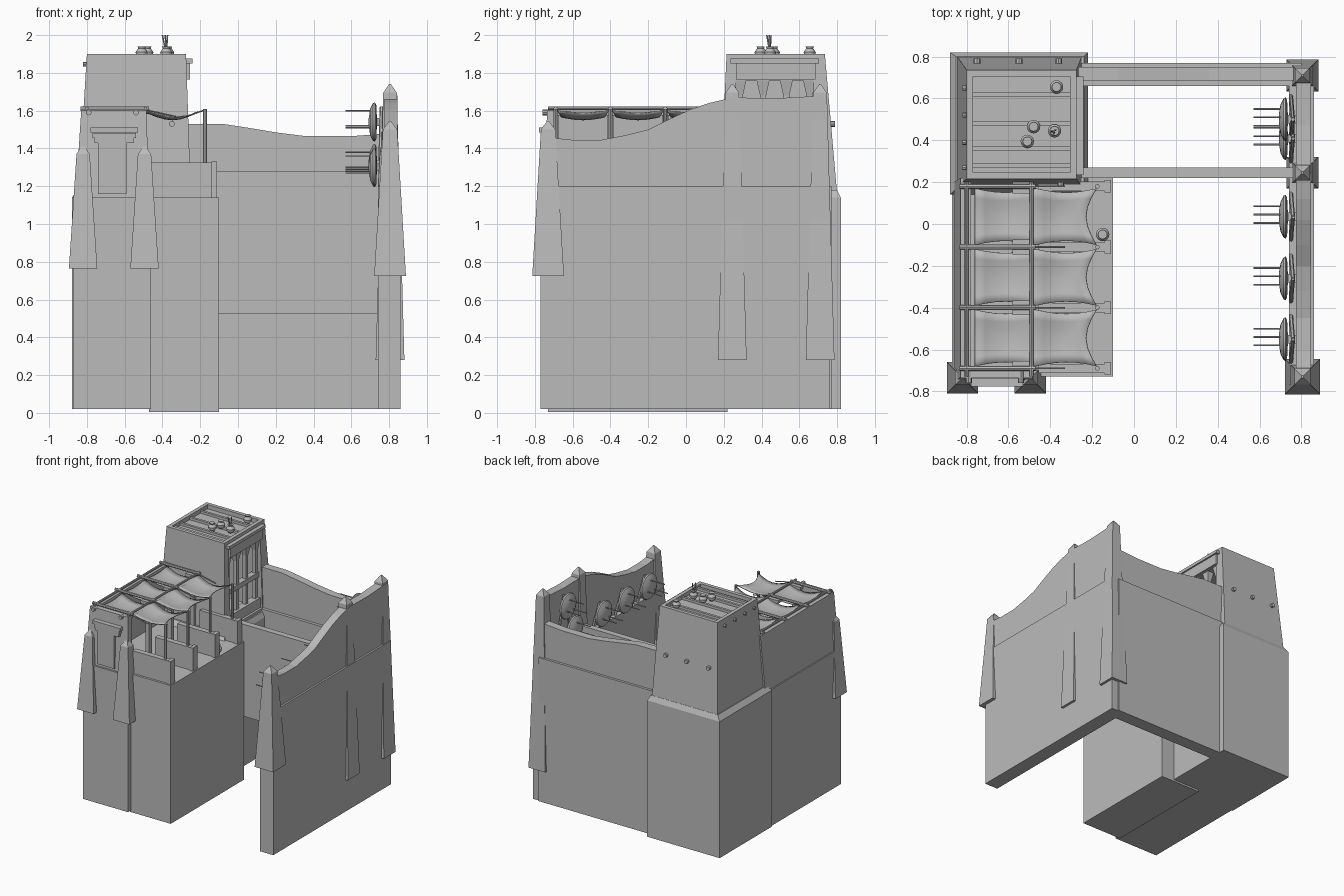
import bpy, bmesh, math
from mathutils import Vector

if "Cube" in bpy.data.objects:
    bpy.data.objects.remove(bpy.data.objects["Cube"], do_unlink=True)

stone = bpy.data.materials.new("plain grey")
stone.use_nodes = True
stone.diffuse_color = (0.5, 0.5, 0.5, 1)
stone.node_tree.nodes["Principled BSDF"].inputs["Base Color"].default_value = (0.5, 0.5, 0.5, 1)


def make(name, bm):
    bmesh.ops.recalc_face_normals(bm, faces=bm.faces)
    mesh = bpy.data.meshes.new(name)
    bm.to_mesh(mesh)
    bm.free()
    mesh.materials.append(stone)
    ob = bpy.data.objects.new(name, mesh)
    bpy.context.collection.objects.link(ob)
    return ob


def loft(name, rings):
    """Capped skin through rings of equal point count."""
    bm = bmesh.new()
    rows = [[bm.verts.new(p) for p in r] for r in rings]
    n = len(rows[0])
    for a, b in zip(rows, rows[1:]):
        for i in range(n):
            bm.faces.new((a[i], a[(i + 1) % n], b[(i + 1) % n], b[i]))
    bm.faces.new(rows[0])
    bm.faces.new(rows[-1])
    return make(name, bm)


def rect(x0, x1, y0, y1, z):
    return [(x0, y0, z), (x1, y0, z), (x1, y1, z), (x0, y1, z)]


def box(name, x, y, z):
    return loft(name, [rect(*x, *y, z[0]), rect(*x, *y, z[1])])


def rod(name, a, b, r, r2=None, n=8):
    a, b = Vector(a), Vector(b)
    q = (b - a).to_track_quat('Z', 'Y')
    ring = lambda c, rad: [c + q @ Vector((rad * math.cos(math.tau * i / n),
                                          rad * math.sin(math.tau * i / n), 0)) for i in range(n)]
    return loft(name, [ring(a, r), ring(b, r if r2 is None else r2)])


def lathe(name, centre, profile, n=16, axis='Z'):
    """Skin of (radius, height) pairs around z or x."""
    c = Vector(centre)
    rings = []
    for r, h in profile:
        pts = [(r * math.cos(math.tau * i / n), r * math.sin(math.tau * i / n)) for i in range(n)]
        rings.append([c + Vector((h, u, v) if axis == 'X' else (u, v, h)) for u, v in pts])
    ob = loft(name, rings)
    bpy.context.view_layer.objects.active = ob
    ob.select_set(True)
    bpy.ops.object.shade_smooth_by_angle()
    ob.select_set(False)
    return ob


def obelisk(name, x, y, z0, z1, base, top):
    """Tapered buttress with a pointed cap."""
    sq = lambda r, z: rect(x - r, x + r, y - r, y + r, z)
    return loft(name, [sq(base, z0), sq(top, z1), sq(0.005, z1 + 0.045)])


def curved_wall(name, tops, z0, at):
    """Wall whose top follows (distance, height); at() places a distance and side."""
    rings = []
    for s, z in tops:
        (xa, ya), (xb, yb) = at(s, 0), at(s, 1)
        rings.append([(xa, ya, z0), (xb, yb, z0), (xb, yb, z), (xa, ya, z)])
    return loft(name, rings)


# Main masses
box("house_base", (-0.87, -0.46), (-0.77, 0.2), (0.02, 1.14))
box("terrace_base", (-0.47, -0.1), (-0.73, 0.22), (0.005, 1.14))
box("tower_base", (-0.88, -0.22), (0.14, 0.82), (0.02, 1.14))
loft("tower_ledge", [rect(-0.88, -0.22, 0.14, 0.82, 1.14), rect(-0.85, -0.24, 0.17, 0.8, 1.18)])

# Courtyard walls
box("side_wall_base", (0.74, 0.86), (-0.77, 0.76), (0.02, 1.2))
curved_wall("side_wall_top", [(-0.74, 1.46), (-0.6, 1.445), (-0.45, 1.445), (-0.32, 1.47),
            (-0.2, 1.5), (-0.1, 1.55), (0.02, 1.605), (0.12, 1.64), (0.25, 1.67),
            (0.47, 1.665), (0.74, 1.68)], 1.19, lambda s, k: (0.775 + 0.07 * k, s))
box("back_wall_base", (-0.25, 0.8), (0.66, 0.77), (0.02, 1.2))
curved_wall("back_wall_top", [(-0.29, 1.53), (-0.08, 1.53), (0.05, 1.51), (0.2, 1.485),
            (0.36, 1.465), (0.6, 1.465), (0.8, 1.48)], 1.19, lambda s, k: (s, 0.685 + 0.065 * k))
box("inner_wall", (-0.25, 0.76), (0.22, 0.27), (0.525, 1.28))

# Obelisk buttresses
for x in (-0.82, -0.495):
    obelisk("house_buttress", x, -0.735, 0.765, 1.37, 0.075, 0.035)
obelisk("wall_buttress_front", 0.805, -0.73, 0.725, 1.5, 0.084, 0.038)
for y in (0.245, 0.71):
    obelisk("wall_buttress", 0.805, y, 0.28, 1.695, 0.076, 0.036)

# Tower body with an open loggia on its left side and a sunken roof
tower = loft("tower", [rect(-0.845, -0.25, 0.18, 0.8, 1.16), rect(-0.8, -0.275, 0.215, 0.735, 1.9)])
for cut in (box("loggia_cutter", (-0.55, -0.1), (0.265, 0.675), (1.2, 1.76)),
            box("roof_cutter", (-0.77, -0.305), (0.245, 0.705), (1.865, 2))):
    mod = tower.modifiers.new("opening", 'BOOLEAN')
    mod.object = cut
    mod.operation = 'DIFFERENCE'
    mod.solver = 'EXACT'
    cut.hide_render = True
    cut.hide_set(True)
for i in range(4):
    y = 0.285 + i * 0.123
    box("loggia_column", (-0.32, -0.29), (y - 0.016, y + 0.016), (1.2, 1.7))
    loft("column_capital", [rect(-0.32, -0.29, y - 0.016, y + 0.016, 1.68),
                            rect(-0.335, -0.275, y - 0.035, y + 0.035, 1.765)])
box("loggia_beam", (-0.33, -0.28), (0.255, 0.685), (1.45, 1.49))
box("loggia_parapet", (-0.33, -0.27), (0.255, 0.685), (1.18, 1.28))
box("lintel", (-0.3, -0.255), (0.265, 0.685), (1.765, 1.85))
box("cornice", (-0.3, -0.242), (0.235, 0.705), (1.85, 1.875))
for y in (0.28, 0.36, 0.48, 0.62):
    box("roof_beam", (-0.77, -0.305), (y - 0.01, y + 0.01), (1.86, 1.885))
for x in (-0.75, -0.55, -0.36):
    rod("back_peg", (x, 0.7, 1.53), (x, 0.79, 1.53), 0.016)
for y in (0.27, 0.39, 0.52, 0.65):
    rod("side_peg", (-0.77, y, 1.845), (-0.82, y, 1.845), 0.012)
rod("front_peg", (-0.35, 0.25, 1.53), (-0.35, 0.185, 1.53), 0.016)

# Roof vessels and brushes
POT = [(0.016, 0), (0.03, 0.018), (0.032, 0.035), (0.018, 0.055), (0.022, 0.065)]
for x, y in ((-0.48, 0.465), (-0.38, 0.445), (-0.37, 0.655), (-0.51, 0.395)):
    lathe("roof_pot", (x, y, 1.875), POT)
for dx, dy in ((-0.015, 0), (0.012, 0.01), (0, -0.012)):
    rod("brush", (-0.38, 0.445, 1.9), (-0.385 + dx, 0.44 + dy, 2.0), 0.004, n=6)
lathe("terrace_basket", (-0.15, -0.05, 1.14), POT)

# House walls and doorway
loft("house_side_wall", [rect(-0.86, -0.8, -0.75, 0.2, 1.14), rect(-0.83, -0.78, -0.735, 0.22, 1.6)])
loft("house_front_wall", [rect(-0.86, -0.47, -0.755, -0.7, 1.14), rect(-0.83, -0.485, -0.735, -0.69, 1.6)])
box("door_panel", (-0.74, -0.59), (-0.765, -0.73), (1.16, 1.43))
for k, (w, z) in enumerate(((0.105, 1.43), (0.115, 1.455), (0.125, 1.485))):
    box("door_lintel", (-0.655 - w, -0.655 + w), (-0.765 - k * 0.006, -0.72), (z, z + 0.027))
for x in (-0.79, -0.54):
    rod("front_beam_end", (x, -0.7, 1.59), (x, -0.76, 1.59), 0.015)

# Canopy frames, partitions and posts
FRAMES = (-0.69, -0.4, -0.11, 0.18)
for y in FRAMES:
    rod("canopy_beam", (-0.835, y, 1.61), (-0.47, y, 1.61), 0.012)
    box("beam_bracket", (-0.58, -0.49), (y - 0.035, y + 0.035), (1.575, 1.6))
    box("inner_post", (-0.55, -0.515), (y - 0.018, y + 0.018), (1.14, 1.6))
    rod("outer_post", (-0.175, y, 1.15), (-0.175, y, 1.61), 0.011)
    rod("canopy_rope", (-0.49, y, 1.605), (-0.33, y, 1.57), 0.004, n=6)
    box("partition", (-0.46, -0.13), (y - 0.022, y + 0.022), (1.14, 1.325))
    box("partition_end", (-0.14, -0.11), (y - 0.03, y + 0.03), (1.14, 1.33))
for x in (-0.8, -0.49):
    rod("canopy_rail", (x, -0.73, 1.612), (x, 0.2, 1.612), 0.009)

# Sagging cloths with scalloped edges
for y0, y1 in zip(FRAMES, FRAMES[1:]):
    bm = bmesh.new()
    grid = []
    for i in range(13):
        t = i / 12
        x = -0.76 + 0.58 * t
        z = 1.605 - 0.035 * abs(math.sin(math.tau * t))
        pinch = 0.01 + 0.02 * abs(math.sin(math.tau * t))
        row = []
        for j in range(7):
            v = j / 6
            bow = 0.05 * t * t * t * math.sin(math.pi * v)
            row.append(bm.verts.new((x - bow, y0 + pinch + (y1 - y0 - 2 * pinch) * v,
                                     z - 0.015 * math.sin(math.pi * v))))
        grid.append(row)
    for a, b in zip(grid, grid[1:]):
        for j in range(6):
            bm.faces.new((a[j], a[j + 1], b[j + 1], b[j])).smooth = True
    make("canopy_cloth", bm).modifiers.new("thickness", 'SOLIDIFY').thickness = 0.006

# Round shields with spears along the courtyard wall
SHIELD = [(0.02, -0.028), (0.07, -0.02), (0.1, -0.005), (0.105, 0.005), (0.09, 0.012), (0.03, 0.015)]
for y, z in ((-0.55, 1.3), (-0.26, 1.3), (0.035, 1.3), (0.41, 1.32), (0.5, 1.54)):
    lathe("shield", (0.72, y, z), SHIELD, 20, 'X')
    box("shield_mount", (0.73, 0.78), (y - 0.02, y + 0.02), (z - 0.02, z + 0.02))
    for s in (-1, 1):
        rod("stand_leg", (0.75, y + 0.11 * s, 1.2), (0.76, y, z + 0.08), 0.01, n=6)
    for dy, dz in ((-0.03, -0.03), (0.01, 0.06), (0.05, -0.02)):
        rod("spear", (0.57, y + dy, z + dz), (0.73, y + dy, z + dz), 0.004, n=6)
